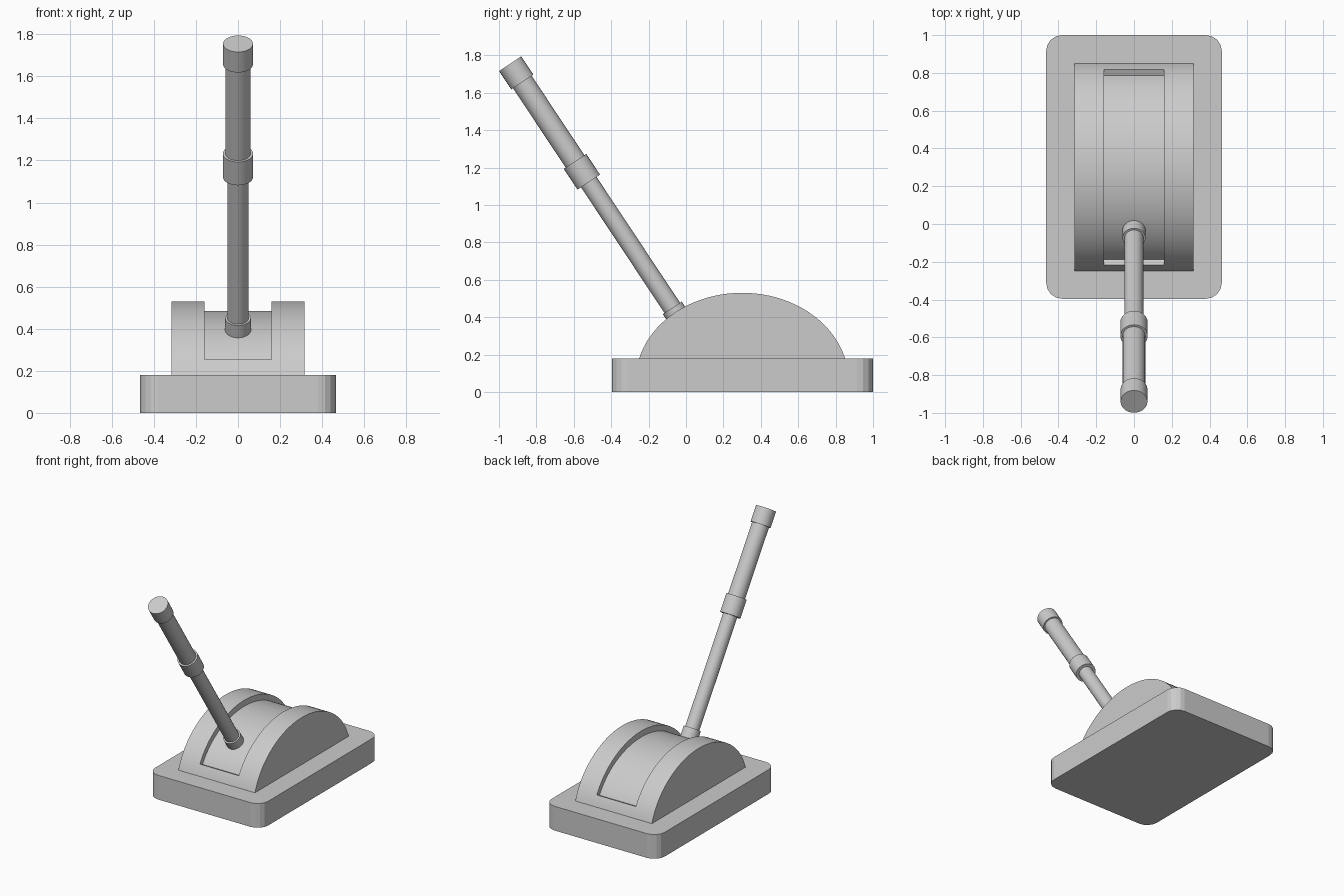
import bpy, bmesh
from math import sin, cos, pi, atan2
from mathutils import Vector

if "Cube" in bpy.data.objects:
    bpy.data.objects.remove(bpy.data.objects["Cube"])


def prism(name, pts, depth):
    """Extrude a closed 3D outline along the depth vector."""
    bm = bmesh.new()
    face = bm.faces.new([bm.verts.new(p) for p in pts])
    ext = bmesh.ops.extrude_face_region(bm, geom=[face], use_keep_orig=True)
    verts = [v for v in ext["geom"] if isinstance(v, bmesh.types.BMVert)]
    bmesh.ops.translate(bm, vec=depth, verts=verts)
    bmesh.ops.recalc_face_normals(bm, faces=bm.faces)
    mesh = bpy.data.meshes.new(name)
    bm.to_mesh(mesh)
    bm.free()
    ob = bpy.data.objects.new(name, mesh)
    bpy.context.collection.objects.link(ob)
    return ob


def smooth(ob):
    bpy.ops.object.select_all(action='DESELECT')
    ob.select_set(True)
    bpy.context.view_layer.objects.active = ob
    bpy.ops.object.shade_smooth_by_angle(angle=0.6)


def arc(x, a, b, z_end, n=40):
    """Points over the top of an ellipse in the YZ plane, down to z_end."""
    cy, cz = 0.3, 0.06
    s = (z_end - cz) / b
    t0 = atan2(s, (1 - s * s) ** 0.5)
    angles = [t0 + (pi - 2 * t0) * i / n for i in range(n + 1)]
    return [(x, cy + a * cos(t), cz + b * sin(t)) for t in angles]


# Base plate with rounded corners
r, segs, outline = 0.085, 4, []
for k, (sx, sy) in enumerate([(1, 1), (-1, 1), (-1, -1), (1, -1)]):
    for i in range(segs + 1):
        t = pi / 2 * (k + i / segs)
        outline.append((sx * (0.465 - r) + r * cos(t),
                        0.302 + sy * (0.698 - r) + r * sin(t), 0))
prism("base_plate", outline, (0, 0, 0.18))

# Domed housing with a shallow slot cut along its crown
dome = prism("dome_housing", arc(-0.315, 0.569, 0.47, 0.18), (0.63, 0, 0))
k = 1.04  # cutter runs slightly past the outer surface
outer = arc(-0.16, 0.569 * k, 0.47 * k, 0.06 + 0.195 * k)
inner = arc(-0.16, 0.538, 0.425, 0.24)
cutter = prism("slot_cutter", outer + inner[::-1], (0.32, 0, 0))
cutter.hide_render = True
mod = dome.modifiers.new("slot", 'BOOLEAN')
mod.operation, mod.solver, mod.object = 'DIFFERENCE', 'EXACT', cutter
bpy.context.view_layer.objects.active = dome
bpy.ops.object.modifier_apply(modifier=mod.name)
bpy.data.objects.remove(cutter)
smooth(dome)

# Lever parts, measured down the tilted axis from the tip
tip = Vector((0, -0.94, 1.755))
down = Vector((0, 0.553, -0.833)).normalized()
for name, radius, start, end in [
        ("lever_cap", 0.071, 0.0, 0.117),
        ("lever_grip", 0.06, 0.117, 0.627),
        ("lever_ring", 0.072, 0.627, 0.76),
        ("lever_rod", 0.05, 0.76, 1.567),
        ("lever_collar", 0.061, 1.567, 1.69)]:
    bpy.ops.mesh.primitive_cylinder_add(
        vertices=32, radius=radius, depth=end - start,
        location=tip + down * (start + end) / 2,
        rotation=(-down).to_track_quat('Z', 'Y').to_euler())
    ob = bpy.context.object
    ob.name = name
    smooth(ob)
